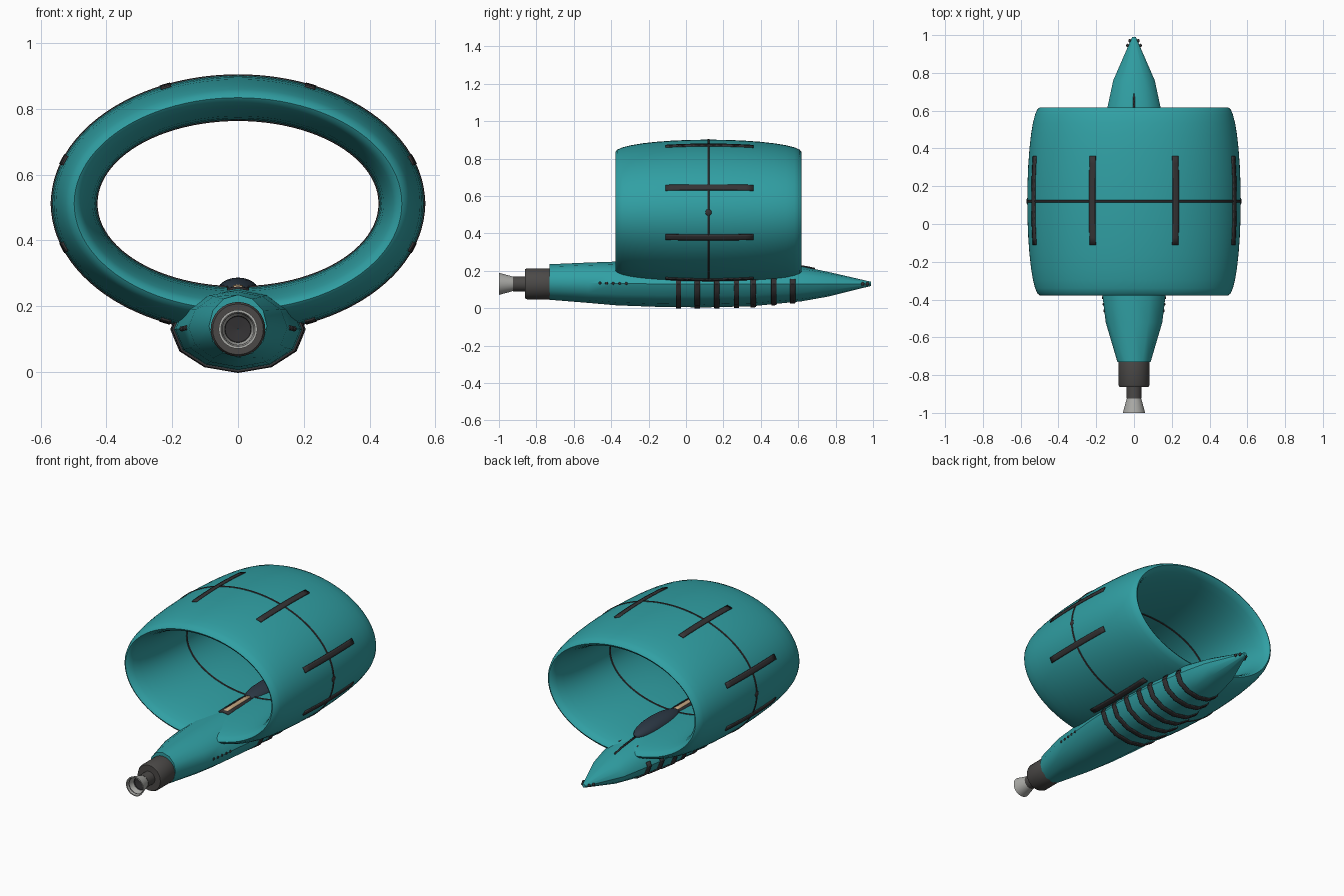
import bpy, bmesh
from math import sin, cos, pi, radians, sqrt

if "Cube" in bpy.data.objects:
    bpy.data.objects.remove(bpy.data.objects["Cube"])

def material(name, c):
    m = bpy.data.materials.new(name)
    m.diffuse_color = (*c, 1)
    m.use_nodes = True
    m.node_tree.nodes["Principled BSDF"].inputs["Base Color"].default_value = m.diffuse_color
    return m

TEAL = material("teal", (0.03, 0.35, 0.37))
DARK = material("dark_grey", (0.035, 0.033, 0.035))
METAL = material("engine_grey", (0.07, 0.066, 0.063))
STEEL = material("steel", (0.4, 0.4, 0.38))
GLASS = material("canopy_glass", (0.025, 0.04, 0.06))
TAN = material("tan", (0.55, 0.38, 0.22))

def grid_mesh(name, rows, mat, close_u=False, close_v=False, caps=False, thick=0, angle=40):
    """Skin a grid of points, optionally wrapped either way."""
    bm = bmesh.new()
    vs = [[bm.verts.new(p) for p in r] for r in rows]
    n, m = len(vs), len(vs[0])
    for i in range(n if close_u else n - 1):
        for j in range(m if close_v else m - 1):
            a, b = (i + 1) % n, (j + 1) % m
            bm.faces.new((vs[i][j], vs[a][j], vs[a][b], vs[i][b]))
    if caps:
        bm.faces.new(vs[0])
        bm.faces.new(vs[-1])
    bmesh.ops.recalc_face_normals(bm, faces=bm.faces)
    me = bpy.data.meshes.new(name)
    bm.to_mesh(me)
    bm.free()
    ob = bpy.data.objects.new(name, me)
    bpy.context.collection.objects.link(ob)
    me.materials.append(mat)
    if thick:
        s = ob.modifiers.new("thickness", 'SOLIDIFY')
        s.thickness, s.offset = thick, 0
    bpy.ops.object.select_all(action='DESELECT')
    ob.select_set(True)
    bpy.context.view_layer.objects.active = ob
    bpy.ops.object.shade_smooth_by_angle(angle=radians(angle))
    return ob

def span(a, b, n):
    return [a + (b - a) * i / n for i in range(n + 1)]

def circle(n):
    return [2 * pi * i / n for i in range(n)]

# Ring wing: an oval hoop with an oval section
RY, RZ = 0.12, 0.512
RA, RB, LEN, THICK = 0.498, 0.322, 0.498, 0.067

def hoop(name, a, b, half_len, half_thick, mat, n=96, k=32):
    rows = []
    for t in circle(n):
        rows.append([((a + half_thick * cos(s)) * cos(t), RY + half_len * sin(s),
                      RZ + (b + half_thick * cos(s)) * sin(t)) for s in circle(k)])
    return grid_mesh(name, rows, mat, True, True)

hoop("ring_wing", RA, RB, LEN, THICK, TEAL)
hoop("ring_seam_outer", RA + THICK, RB + THICK, 0.006, 0.004, DARK, 96, 8)
hoop("ring_seam_inner", RA - THICK, RB - THICK, 0.006, 0.004, DARK, 96, 8)

def wing_point(t, y):
    r = THICK * sqrt(1 - ((y - RY) / LEN) ** 2) + 0.002
    return ((RA + r) * cos(t), y, RZ + (RB + r) * sin(t))

# Dark bars on the outside of the ring
for i, deg in enumerate((20, 67, 113, 160, 200, 247, 293, 340)):
    t = radians(deg)
    h = 0.0165 / sqrt((0.565 * sin(t)) ** 2 + (0.389 * cos(t)) ** 2)
    grid_mesh(f"ring_bar_{i}", [[wing_point(a, y) for y in span(-0.11, 0.36, 12)]
                               for a in span(t - h, t + h, 3)], DARK, thick=0.008)

# Hull: twelve-sided sections along y (y, half width, centre z, half height)
HULL = [(-0.73, .088, .140, .095), (-0.52, .150, .136, .108), (-0.37, .168, .132, .117),
        (-0.15, .190, .130, .123), (0.10, .200, .130, .126), (0.35, .185, .130, .120),
        (0.62, .140, .130, .093), (0.76, .110, .128, .066), (0.99, .010, .130, .011)]

def hull_point(t, y, off=0.0):
    for p, q in zip(HULL, HULL[1:]):
        if y <= q[0]:
            break
    f = (y - p[0]) / (q[0] - p[0])
    w, z, h = (p[k] + (q[k] - p[k]) * f for k in (1, 2, 3))
    # straight facets between the twelve corners
    step = pi / 6
    i = t // step
    g = t / step - i
    a, b = i * step, (i + 1) * step
    c = cos(a) * (1 - g) + cos(b) * g
    s = sin(a) * (1 - g) + sin(b) * g
    return ((w + off) * c, y, z + (h + off) * s)

grid_mesh("hull", [[hull_point(t, s[0]) for t in circle(12)] for s in HULL],
          TEAL, close_v=True, caps=True)

def hull_patch(name, d0, d1, y0, y1, mat, n=2, thick=0.008):
    grid_mesh(name, [[hull_point(radians(d), y, 0.003) for d in span(d0, d1, n)]
                     for y in span(y0, y1, 4)], mat, thick=thick)

# Bands under the belly
for i, y in enumerate((-0.04, 0.06, 0.165, 0.27, 0.36, 0.47, 0.57)):
    hull_patch(f"belly_band_{i}", 165, 375, y - 0.014, y + 0.014, DARK, 14)

# Marks on the upper hull, both sides
for side, m in (("right", lambda d: d), ("left", lambda d: 180 - d)):
    hull_patch(f"deck_bar_{side}", m(52), m(60), -0.20, -0.02, DARK)
    for i, y in enumerate((0.0, 0.10, 0.45, 0.55)):
        hull_patch(f"deck_mark_{i}_{side}", m(35), m(68), y - 0.012, y + 0.012, DARK, 4)
hull_patch("deck_seam", 88.5, 91.5, 0.49, 0.69, DARK)
hull_patch("spine_plate", 80, 100, -0.14, 0.14, DARK)
hull_patch("spine_strip", 86, 94, -0.12, 0.12, TAN, thick=0.016)

# Small round parts
def ball(name, loc, scale, mat, seg=16):
    bpy.ops.mesh.primitive_uv_sphere_add(segments=seg, ring_count=seg // 2, location=loc)
    ob = bpy.context.object
    ob.name, ob.scale = name, scale
    ob.data.materials.append(mat)
    bpy.ops.object.shade_smooth()

ball("canopy", (0, 0.28, 0.242), (0.065, 0.21, 0.045), GLASS, 32)
for side, s in (("right", 1), ("left", -1)):
    ball(f"wing_pivot_{side}", (s * 0.562, RY, RZ), (0.008, 0.018, 0.018), DARK)
    for i in range(5):
        x, y, z = hull_point(0, -0.46 + i * 0.035)
        ball(f"side_port_{i}_{side}", (s * x, y, z), (0.005, 0.008, 0.008), DARK, 8)
    for i in range(2):
        ball(f"nose_jet_{i}_{side}", (s * (0.034 - i * 0.012), 0.945 + i * 0.025, 0.13),
             (0.008, 0.01, 0.01), DARK, 8)

# Engine: turned profiles (radius, y) about the hull axis
def lathe(name, prof, mat):
    grid_mesh(name, [[(r * cos(t), y, 0.13 + r * sin(t)) for t in circle(32)] for r, y in prof],
              mat, close_v=True, angle=35)

lathe("engine_housing", [(.001, -.70), (.078, -.70), (.083, -.73), (.083, -.85),
                         (.077, -.862), (.001, -.862)], METAL)
lathe("engine_neck", [(.001, -.85), (.04, -.85), (.04, -.925), (.001, -.925)], METAL)
lathe("nozzle", [(.036, -.918), (.043, -.94), (.059, -1.0), (.052, -1.0), (.04, -.955)], STEEL)
lathe("nozzle_throat", [(.049, -.99), (.039, -.945), (.001, -.94)], DARK)
